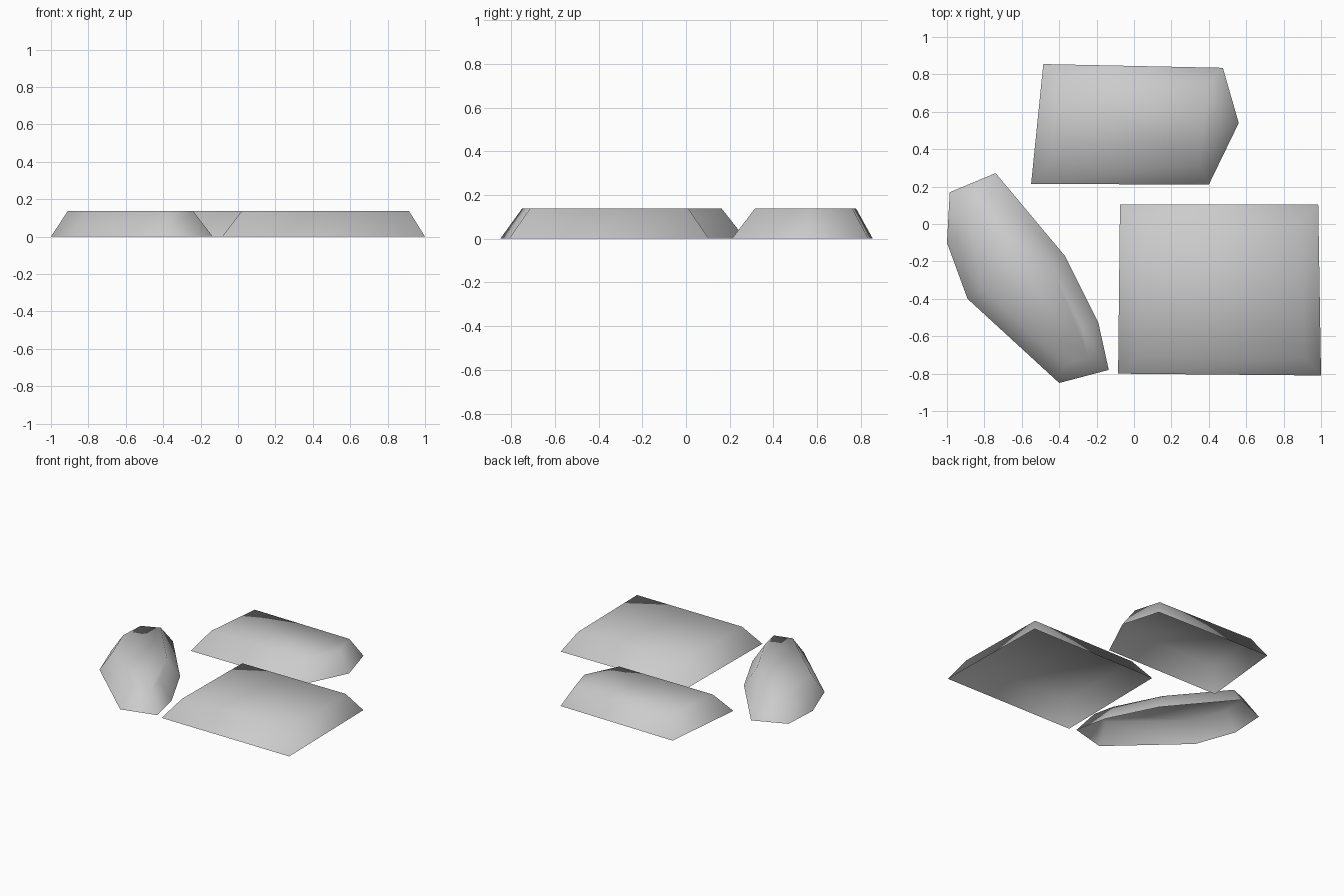
import bpy
import bmesh

HEIGHT = 0.138

if "Cube" in bpy.data.objects:
    bpy.data.objects.remove(bpy.data.objects["Cube"], do_unlink=True)

# Plain stone colour
stone_grey = bpy.data.materials.new("stone_grey")
stone_grey.use_nodes = True
colour = (0.6, 0.6, 0.6, 1.0)
stone_grey.diffuse_color = colour
stone_grey.node_tree.nodes["Principled BSDF"].inputs["Base Color"].default_value = colour


def paving_stone(name, outline, inset, shift=(0, 0)):
    """Raise an inset outline into an open-bottomed, soft-shaded stone."""
    bm = bmesh.new()
    top = bm.faces.new([bm.verts.new((x, y, 0)) for x, y in outline])
    top.normal_update()
    bmesh.ops.inset_region(bm, faces=[top], thickness=inset,
                           use_even_offset=True, use_boundary=True)
    bmesh.ops.translate(bm, verts=top.verts, vec=(*shift, HEIGHT))
    for face in bm.faces:
        face.smooth = True
    bm.normal_update()
    mesh = bpy.data.meshes.new(name)
    bm.to_mesh(mesh)
    bm.free()
    mesh.materials.append(stone_grey)
    obj = bpy.data.objects.new(name, mesh)
    bpy.context.collection.objects.link(obj)
    return obj


# Nearly square slab
paving_stone("square_stone",
             [(-0.085, -0.8), (1, -0.81), (0.985, 0.105), (-0.075, 0.105)],
             0.095, (0.01, 0))

# Five-sided slab at the back
paving_stone("pointed_stone",
             [(-0.55, 0.215), (0.4, 0.21), (0.56, 0.54),
              (0.475, 0.835), (-0.485, 0.855)],
             0.09, (0, 0.015))

# Long rounded slab
paving_stone("long_stone",
             [(-1, -0.1), (-0.89, -0.4), (-0.4, -0.85), (-0.135, -0.78),
              (-0.19, -0.53), (-0.37, -0.17), (-0.74, 0.272), (-0.985, 0.17)],
             0.09)
